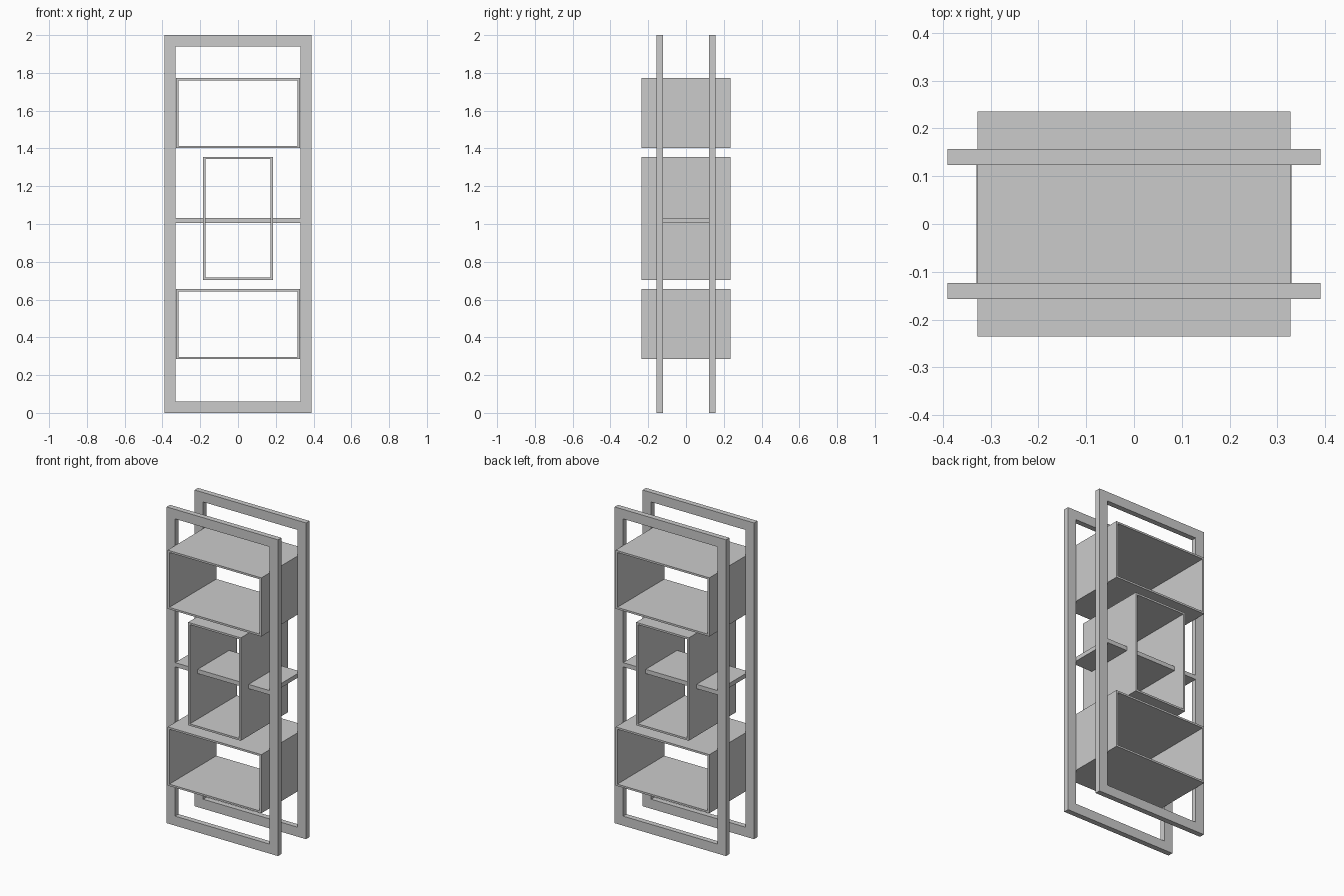
import bpy, bmesh

if "Cube" in bpy.data.objects:
    bpy.data.objects.remove(bpy.data.objects["Cube"])


def add_object(name, bm):
    bmesh.ops.recalc_face_normals(bm, faces=bm.faces)
    mesh = bpy.data.meshes.new(name)
    bm.to_mesh(mesh)
    bm.free()
    obj = bpy.data.objects.new(name, mesh)
    bpy.context.collection.objects.link(obj)
    return obj


def rect_ring(name, half_w, z0, z1, y0, y1, wall_x, wall_z):
    """Rectangular tube running along y, open at front and back."""
    bm = bmesh.new()

    def loop(y, dx, dz):
        w = half_w - dx
        return [bm.verts.new((x, y, z)) for x, z in
                ((-w, z0 + dz), (w, z0 + dz), (w, z1 - dz), (-w, z1 - dz))]

    loops = [loop(y0, 0, 0), loop(y1, 0, 0),
             loop(y1, wall_x, wall_z), loop(y0, wall_x, wall_z)]
    for a, b in zip(loops, loops[1:] + loops[:1]):
        for i in range(4):
            j = (i + 1) % 4
            bm.faces.new((a[i], a[j], b[j], b[i]))
    return add_object(name, bm)


def block(name, half_x, half_y, z0, z1):
    bm = bmesh.new()
    bmesh.ops.create_cube(bm, size=1)
    bmesh.ops.scale(bm, vec=(2 * half_x, 2 * half_y, z1 - z0), verts=bm.verts)
    bmesh.ops.translate(bm, vec=(0, 0, (z0 + z1) / 2), verts=bm.verts)
    return add_object(name, bm)


# Two upright frames
for name, y0, y1 in (("front_frame", -0.157, -0.123), ("back_frame", 0.123, 0.157)):
    rect_ring(name, 0.39, 0, 2, y0, y1, 0.06, 0.06)

# Three open boxes held between the frames
for name, half_w, z0, z1 in (("lower_box", 0.328, 0.284, 0.655),
                             ("middle_box", 0.184, 0.704, 1.355),
                             ("upper_box", 0.328, 1.402, 1.773)):
    rect_ring(name, half_w, z0, z1, -0.235, 0.235, 0.012, 0.012)

# Shelf passing through the middle box
block("middle_shelf", 0.33, 0.157, 1.004, 1.031)
